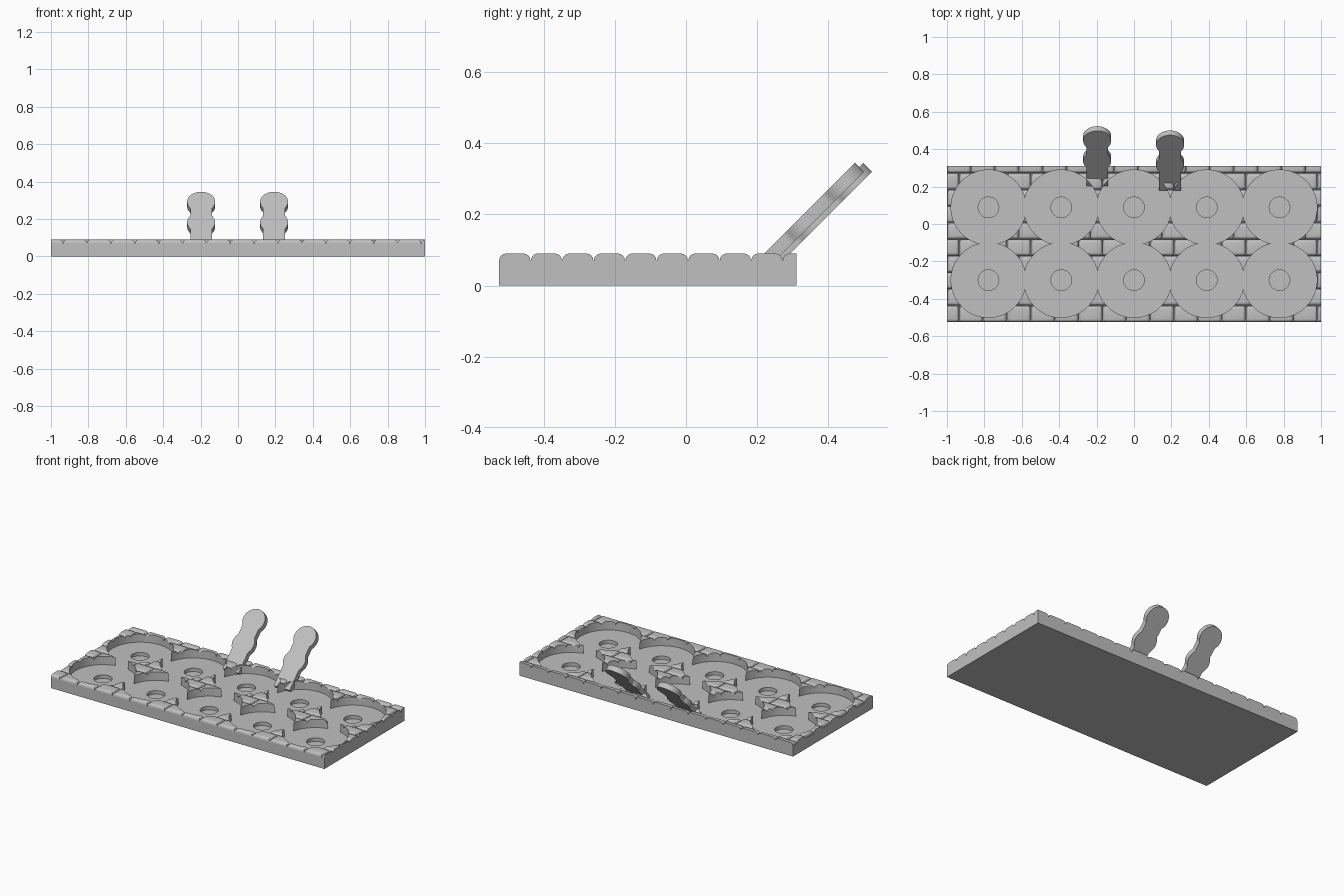
import bpy, bmesh, math
from mathutils import Vector, Matrix

default = bpy.data.objects.get("Cube")
if default:
    bpy.data.objects.remove(default, do_unlink=True)

grey = bpy.data.materials.new("stone grey")
grey.use_nodes = True
grey.diffuse_color = (0.53, 0.53, 0.53, 1)
grey.node_tree.nodes["Principled BSDF"].inputs["Base Color"].default_value = grey.diffuse_color

FRONT, BACK, SIDE = -0.525, 0.31, 1.0
MORTAR, TOP = 0.07, 0.09
BRICK_X, BRICK_Y = 0.1277, 0.0885
POCKET_R, POCKET_FLOOR = 0.2, 0.035
HOLE_R, HOLE_FLOOR = 0.055, 0.012
PITCH = 0.389


def finish(name, bm):
    bmesh.ops.recalc_face_normals(bm, faces=bm.faces)
    mesh = bpy.data.meshes.new(name)
    bm.to_mesh(mesh)
    bm.free()
    obj = bpy.data.objects.new(name, mesh)
    mesh.materials.append(grey)
    bpy.context.collection.objects.link(obj)
    return obj


def activate(obj):
    bpy.ops.object.select_all(action='DESELECT')
    obj.select_set(True)
    bpy.context.view_layer.objects.active = obj


def add_box(bm, low, high):
    low, high = Vector(low), Vector(high)
    matrix = Matrix.Translation((low + high) / 2) @ Matrix.Diagonal((*(high - low), 1))
    return bmesh.ops.create_cube(bm, size=1, matrix=matrix)["verts"]


def cylinders(name, centres, radius, floor):
    bm = bmesh.new()
    for x, y in centres:
        bmesh.ops.create_cone(bm, cap_ends=True, segments=72, radius1=radius, radius2=radius,
                              depth=0.2, matrix=Matrix.Translation((x, y, floor + 0.1)))
    obj = finish(name, bm)
    obj.hide_render = True
    return obj


def cut(obj, cutter):
    mod = obj.modifiers.new("cut", 'BOOLEAN')
    mod.operation = 'DIFFERENCE'
    mod.solver = 'EXACT'
    mod.object = cutter
    activate(obj)
    bpy.ops.object.modifier_apply(modifier=mod.name)


# Tray slab up to mortar level
bm = bmesh.new()
add_box(bm, (-SIDE, FRONT, 0), (SIDE, BACK, MORTAR))
tray = finish("tray_base", bm)

# Staggered rounded bricks, trimmed to the tray outline
bm = bmesh.new()
gap = 0.0008
for row in range(10):
    y = FRONT + row * BRICK_Y
    start = -0.935 - BRICK_X * (1 if row % 2 == 0 else 1.5)
    for col in range(18):
        x = start + col * BRICK_X
        if x > SIDE - 0.005 or x + BRICK_X < -SIDE + 0.005:
            continue
        part = bmesh.new()
        add_box(part, (x + gap, y + (gap if row else 0), MORTAR - 0.002),
                (x + BRICK_X - gap, y + BRICK_Y - gap, TOP))
        rim = [e for e in part.edges if any(v.co.z > MORTAR for v in e.verts)
               and all(v.co.z > MORTAR for v in e.verts)]
        bmesh.ops.bevel(part, geom=rim, offset=0.019, segments=4, profile=0.5, affect='EDGES')
        for point, normal in (((SIDE, 0, 0), (1, 0, 0)), ((-SIDE, 0, 0), (-1, 0, 0)),
                              ((0, BACK, 0), (0, 1, 0))):
            geom = part.verts[:] + part.edges[:] + part.faces[:]
            bmesh.ops.bisect_plane(part, geom=geom, plane_co=point, plane_no=normal,
                                   clear_outer=True)
            rim = [e for e in part.edges if e.is_boundary]
            if rim:
                bmesh.ops.holes_fill(part, edges=rim, sides=0)
        temp = bpy.data.meshes.new("brick")
        part.to_mesh(temp)
        part.free()
        bm.from_mesh(temp)
        bpy.data.meshes.remove(temp)
bricks = finish("brick_surface", bm)

# Round pockets in a two by five grid, each with a small central hole
grid = [(i, j, (i - 2) * PITCH, -0.3 + j * PITCH) for i in range(5) for j in range(2)]
cutters = [cylinders("pocket_cutter", [(x, y) for i, j, x, y in grid if (i + j) % 2 == k],
                     POCKET_R, POCKET_FLOOR) for k in range(2)]
cutters.append(cylinders("hole_cutter", [(x, y) for i, j, x, y in grid], HOLE_R, HOLE_FLOOR))
for cutter in cutters:
    cut(tray, cutter)
for cutter in cutters[:2]:
    cut(bricks, cutter)
for cutter in cutters:
    bpy.data.objects.remove(cutter, do_unlink=True)


# Two leaning handles with a rounded, double-lobed outline
def lobe_width(z):
    width = 0.058
    for centre in (0.182, 0.292):
        along = (z - centre) * math.sqrt(2)
        if abs(along) < 0.075:
            width = max(width, math.sqrt(0.075 ** 2 - along ** 2))
    if z > 0.292:
        width = math.sqrt(max(0, 0.075 ** 2 - ((z - 0.292) * math.sqrt(2)) ** 2))
    return width


def handle(name, x, lean):
    heights = [0.05] + [0.13 + 0.162 * i / 30 for i in range(31)]
    heights += [0.292 + 0.053 * math.sin(math.pi / 2 * i / 14) for i in range(1, 14)]
    side = [(lobe_width(z), z) for z in heights]
    outline = side + [(0, 0.345)] + [(-w, z) for w, z in reversed(side)]
    bm = bmesh.new()
    face = bm.faces.new([bm.verts.new((x + w, z + lean, z)) for w, z in outline])
    extruded = bmesh.ops.extrude_face_region(bm, geom=[face])["geom"]
    bmesh.ops.translate(bm, vec=(0, 0.025, -0.025),
                        verts=[v for v in extruded if isinstance(v, bmesh.types.BMVert)])
    return finish(name, bm)


handles = [handle("right_handle", -0.197, 0.153), handle("left_handle", 0.193, 0.13)]

for obj in [tray, bricks] + handles:
    activate(obj)
    bpy.ops.object.shade_smooth_by_angle(angle=math.radians(35))
